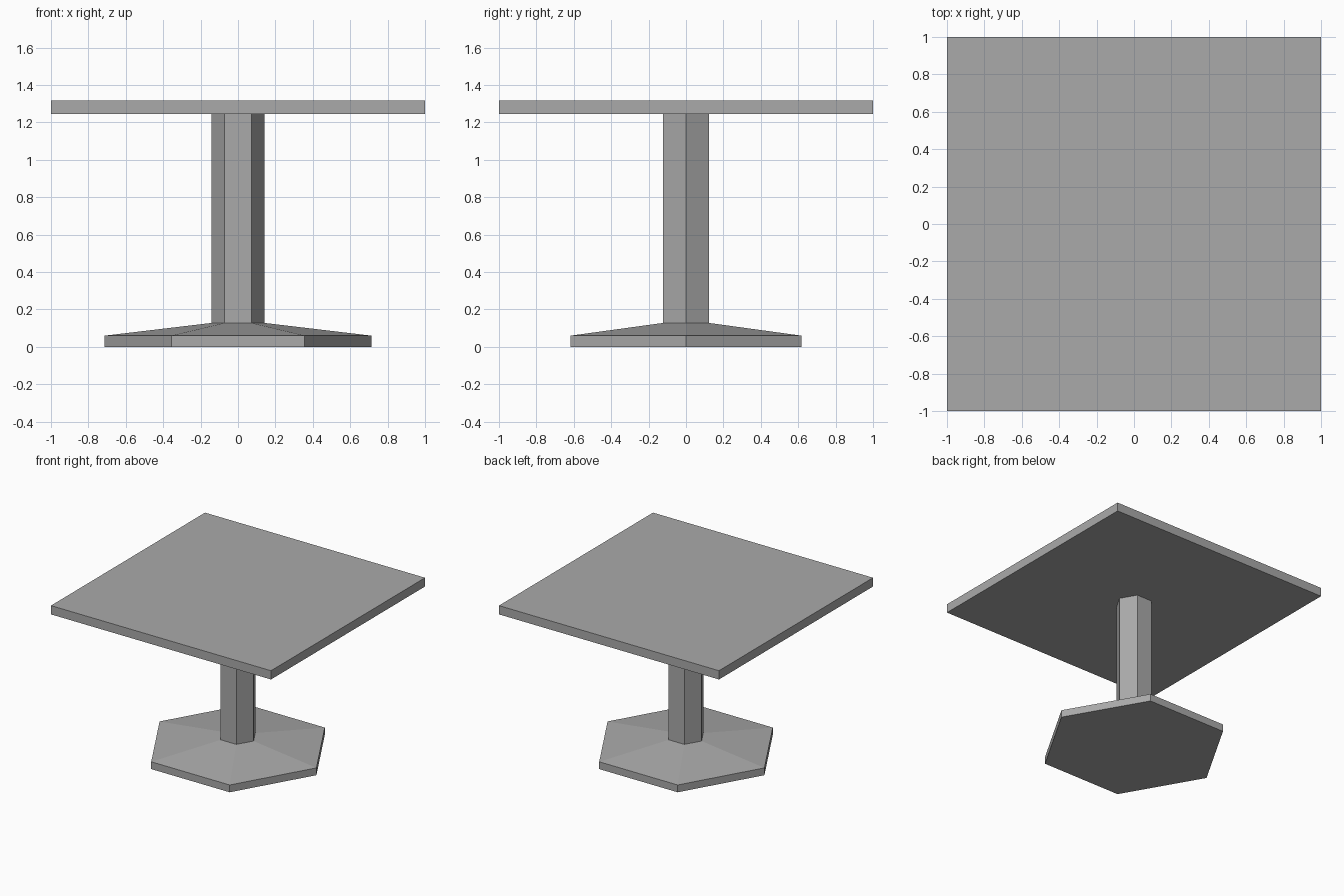
import bpy
import bmesh
from math import cos, sin, tau

cube = bpy.data.objects.get("Cube")
if cube:
    bpy.data.objects.remove(cube, do_unlink=True)

SIDES = 6
BASE_R, COLUMN_R = 0.713, 0.142
RIM_Z, COLUMN_Z, TOP_Z, HEIGHT = 0.06, 0.128, 1.245, 1.317

grey = bpy.data.materials.new("plain grey")
grey.use_nodes = True
colour = (0.4, 0.4, 0.4, 1)
grey.diffuse_color = colour
grey.node_tree.nodes["Principled BSDF"].inputs["Base Color"].default_value = colour


def add_object(name, bm):
    bmesh.ops.recalc_face_normals(bm, faces=bm.faces)
    mesh = bpy.data.meshes.new(name)
    bm.to_mesh(mesh)
    bm.free()
    mesh.materials.append(grey)
    obj = bpy.data.objects.new(name, mesh)
    bpy.context.collection.objects.link(obj)
    return obj


def prism(name, profile):
    """Stack hexagonal rings from (radius, height) pairs and cap both ends."""
    bm = bmesh.new()
    rings = [[bm.verts.new((r * cos(tau * i / SIDES), r * sin(tau * i / SIDES), z))
              for i in range(SIDES)] for r, z in profile]
    for low, high in zip(rings, rings[1:]):
        for i in range(SIDES):
            j = (i + 1) % SIDES
            bm.faces.new((low[i], low[j], high[j], high[i]))
    bm.faces.new(rings[0])
    bm.faces.new(rings[-1])
    return add_object(name, bm)


# Foot with a sloping upper side, and the column standing on it
prism("pedestal_foot", [(BASE_R, 0), (BASE_R, RIM_Z), (COLUMN_R, COLUMN_Z)])
prism("column", [(COLUMN_R, COLUMN_Z), (COLUMN_R, TOP_Z)])

# Square slab on top
bm = bmesh.new()
bmesh.ops.create_cube(bm, size=1)
bmesh.ops.scale(bm, vec=(2, 2, HEIGHT - TOP_Z), verts=bm.verts)
bmesh.ops.translate(bm, vec=(0, 0, (HEIGHT + TOP_Z) / 2), verts=bm.verts)
add_object("table_top", bm)
